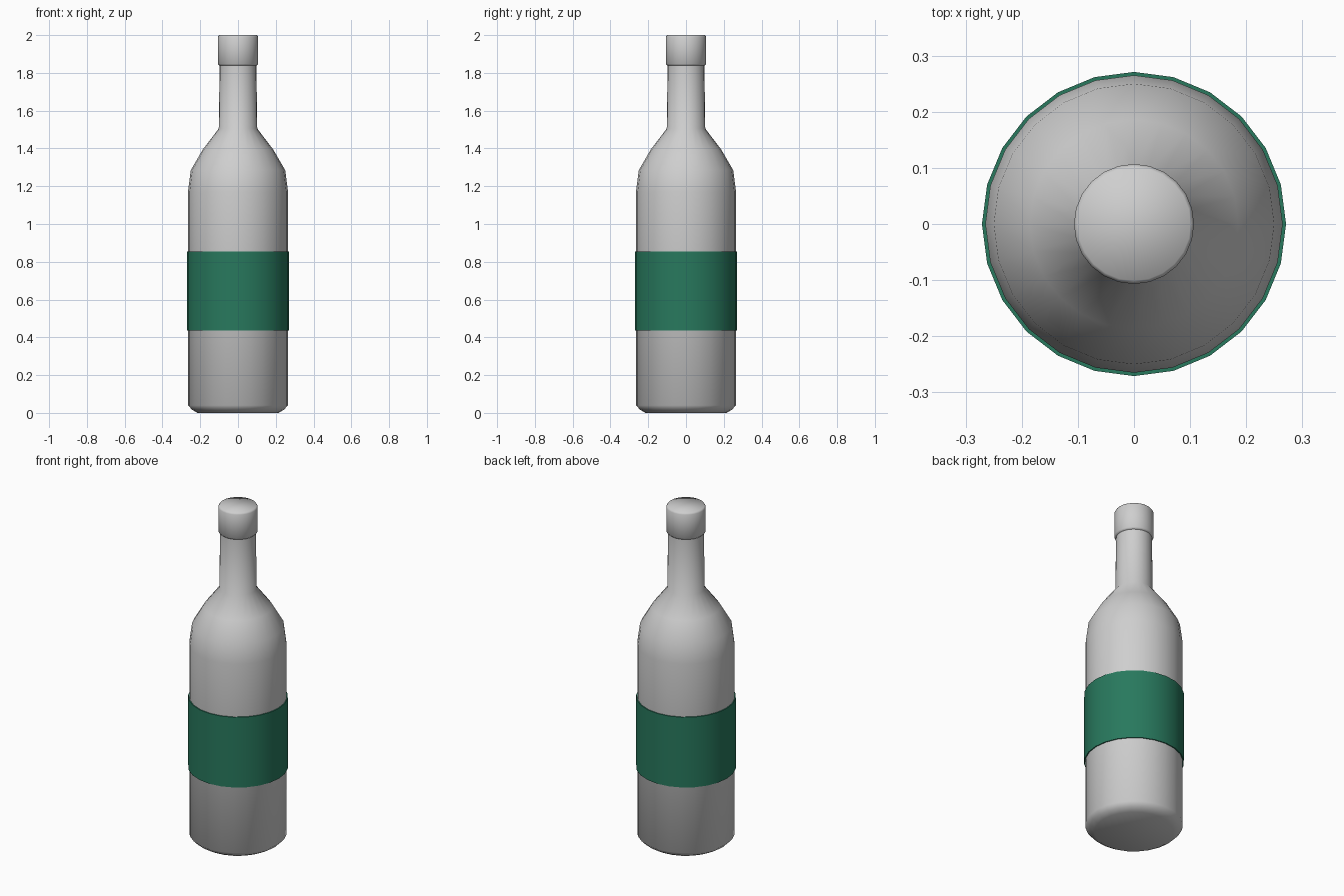
import bpy
import bmesh
import math

SIDES = 24

cube = bpy.data.objects.get("Cube")
if cube:
    bpy.data.objects.remove(cube, do_unlink=True)


def make_material(name, color):
    mat = bpy.data.materials.new(name)
    mat.use_nodes = True
    mat.diffuse_color = color
    bsdf = next(n for n in mat.node_tree.nodes if n.type == 'BSDF_PRINCIPLED')
    bsdf.inputs["Base Color"].default_value = color
    return mat


def lathe(name, profile, mat, angle, closed=False):
    """Turn (radius, height) points around z; open profiles get end caps."""
    bm = bmesh.new()
    rings = []
    for r, z in profile:
        rings.append([bm.verts.new((r * math.cos(a), r * math.sin(a), z))
                      for a in (math.tau * i / SIDES for i in range(SIDES))])
    pairs = list(zip(rings, rings[1:]))
    if closed:
        pairs.append((rings[-1], rings[0]))
    else:
        bm.faces.new(rings[0][::-1])
        bm.faces.new(rings[-1])
    for low, high in pairs:
        for i in range(SIDES):
            j = (i + 1) % SIDES
            bm.faces.new((low[i], low[j], high[j], high[i]))
    bmesh.ops.recalc_face_normals(bm, faces=bm.faces)
    mesh = bpy.data.meshes.new(name)
    bm.to_mesh(mesh)
    bm.free()
    mesh.materials.append(mat)
    obj = bpy.data.objects.new(name, mesh)
    bpy.context.collection.objects.link(obj)
    bpy.ops.object.select_all(action='DESELECT')
    obj.select_set(True)
    bpy.context.view_layer.objects.active = obj
    bpy.ops.object.shade_smooth_by_angle(angle=math.radians(angle))
    return obj


grey = make_material("light grey", (0.62, 0.62, 0.62, 1))
green = make_material("dark green", (0.021, 0.19, 0.11, 1))

# Body: chamfered base, straight wall, sloping shoulder and slim neck
lathe("bottle_body", [(0.215, 0), (0.243, 0.017), (0.265, 0.04), (0.265, 1.17),
                      (0.25, 1.285), (0.186, 1.395), (0.102, 1.505),
                      (0.097, 1.86)], grey, 60)

# Cap: short collar with softened rims
lathe("bottle_cap", [(0.099, 1.838), (0.107, 1.847), (0.107, 1.99),
                     (0.101, 2.0)], grey, 70)

# Label: thin band wrapped around the body
lathe("label_band", [(0.264, 0.435), (0.271, 0.435), (0.271, 0.855),
                     (0.264, 0.855)], green, 40, closed=True)
